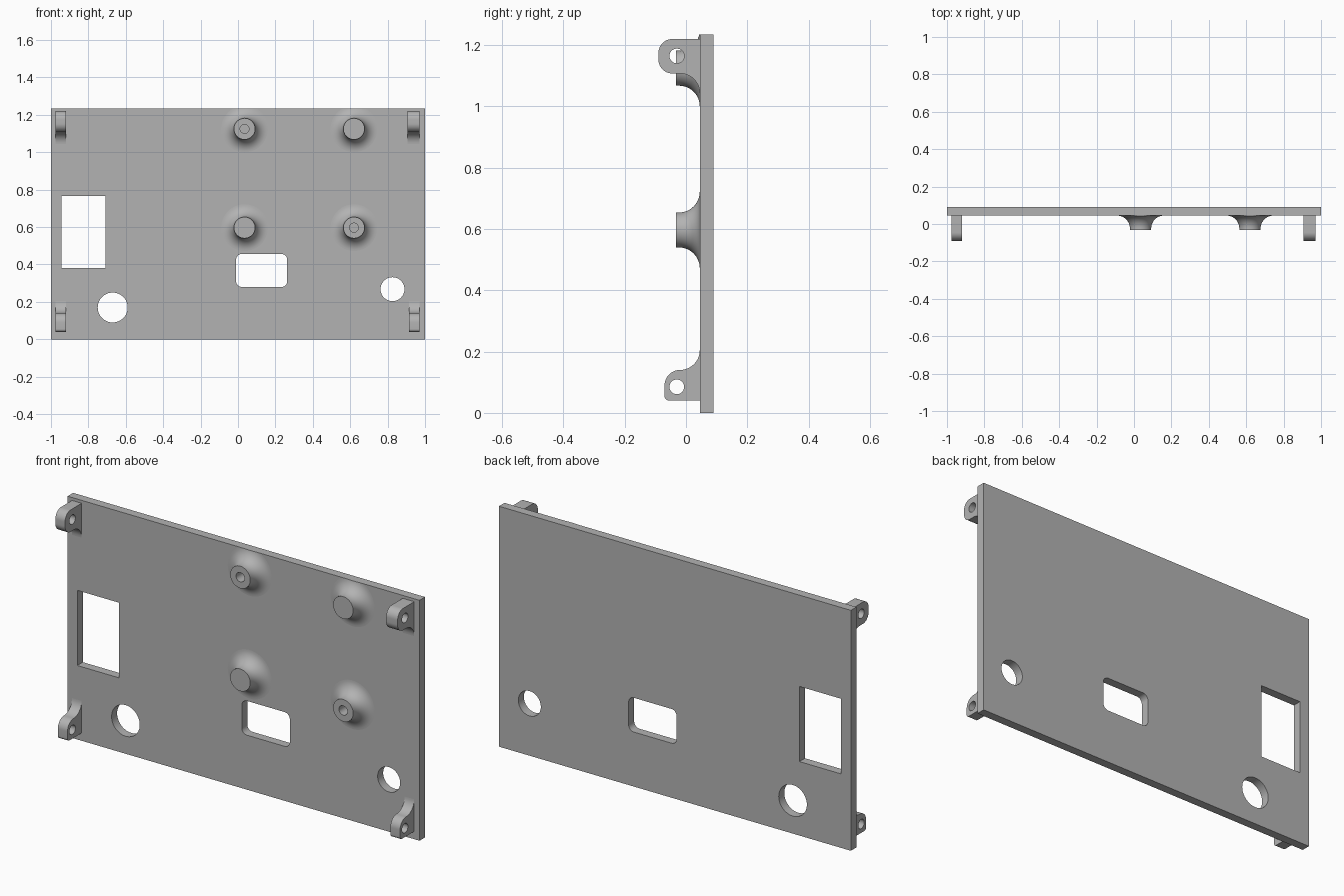
import bpy, bmesh, math
from mathutils import Matrix, Vector

cube = bpy.data.objects.get("Cube")
if cube:
    bpy.data.objects.remove(cube, do_unlink=True)

grey = bpy.data.materials.new("plain grey")
grey.use_nodes = True
grey.diffuse_color = (0.45, 0.45, 0.45, 1)
grey.node_tree.nodes["Principled BSDF"].inputs["Base Color"].default_value = grey.diffuse_color

FACE, BACK, TOP = 0.045, 0.09, 1.235   # plate front, plate back, plate height


def arc(cx, cy, r, start, end, n=12):
    angles = [math.radians(start + (end - start) * i / n) for i in range(n + 1)]
    return [(cx + r * math.cos(a), cy + r * math.sin(a)) for a in angles]


def circle(cx, cy, r):
    return arc(cx, cy, r, 0, 360, 48)[:-1]


def rect(x0, x1, y0, y1, r=0):
    if not r:
        return [(x0, y0), (x1, y0), (x1, y1), (x0, y1)]
    return (arc(x1 - r, y1 - r, r, 0, 90) + arc(x0 + r, y1 - r, r, 90, 180)
            + arc(x0 + r, y0 + r, r, 180, 270) + arc(x1 - r, y0 + r, r, 270, 360))


def finish(obj):
    obj.data.materials.clear()
    obj.data.materials.append(grey)
    bpy.ops.object.select_all(action='DESELECT')
    obj.select_set(True)
    bpy.context.view_layer.objects.active = obj
    bpy.ops.object.shade_smooth_by_angle(angle=math.radians(30))


def add_mesh(name, bm):
    bmesh.ops.recalc_face_normals(bm, faces=bm.faces)
    mesh = bpy.data.meshes.new(name)
    bm.to_mesh(mesh)
    bm.free()
    obj = bpy.data.objects.new(name, mesh)
    bpy.context.collection.objects.link(obj)
    finish(obj)


def extrude_outline(name, loops, thickness, matrix):
    """Extrude an outline (first loop) with holes (other loops)."""
    curve = bpy.data.curves.new(name, 'CURVE')
    curve.dimensions = '2D'
    curve.fill_mode = 'BOTH'
    curve.extrude = thickness / 2
    for loop in loops:
        spline = curve.splines.new('POLY')
        spline.points.add(len(loop) - 1)
        for point, (u, v) in zip(spline.points, loop):
            point.co = (u, v, 0, 1)
        spline.use_cyclic_u = True
    temp = bpy.data.objects.new(name, curve)
    bpy.context.collection.objects.link(temp)
    bpy.context.view_layer.update()
    bm = bmesh.new()
    bm.from_mesh(temp.evaluated_get(bpy.context.evaluated_depsgraph_get()).to_mesh())
    bpy.data.objects.remove(temp)
    bpy.data.curves.remove(curve)
    bmesh.ops.remove_doubles(bm, verts=bm.verts, dist=1e-5)
    bm.transform(matrix)
    add_mesh(name, bm)


# Plate with its openings
to_front = Matrix.Translation((0, (FACE + BACK) / 2, 0)) @ Matrix.Rotation(math.pi / 2, 4, 'X')
extrude_outline("panel", [
    rect(-1, 1, 0, TOP),
    rect(-0.945, -0.708, 0.38, 0.766),
    rect(-0.01, 0.263, 0.28, 0.456, 0.03),
    circle(-0.67, 0.17, 0.08),
    circle(0.826, 0.268, 0.064),
], BACK - FACE, to_front)

# Hinge lugs, drawn in the side plane
root = FACE + 0.005
upper = ([(root, 1.22)] + arc(-0.045, 1.175, 0.045, 90, 180)
         + arc(-0.045, 1.153, 0.045, 180, 270)
         + arc(-0.02, 1.043, 0.065, 90, 0) + [(root, 1.043)])
lower = (arc(-0.02, 0.205, 0.065, 0, -90) + arc(-0.02, 0.09, 0.05, 90, 180)
         + arc(-0.055, 0.055, 0.015, 180, 270) + [(root, 0.04), (root, 0.205)])
side_axes = Matrix(((0, 0, 1, 0), (1, 0, 0, 0), (0, 1, 0, 0), (0, 0, 0, 1)))
for name, outline, hole_z, x0, x1 in (
        ("upper_right_lug", upper, 1.165, -0.975, -0.92),
        ("upper_left_lug", upper, 1.165, 0.905, 0.97),
        ("lower_right_lug", lower, 0.085, -0.975, -0.92),
        ("lower_left_lug", lower, 0.085, 0.915, 0.97)):
    extrude_outline(name, [outline, circle(-0.03, hole_z, 0.024)], x1 - x0,
                    Matrix.Translation(((x0 + x1) / 2, 0, 0)) @ side_axes)


# Flared posts, turned about the y axis
def post(name, x, z, drilled):
    tip = -0.032
    profile = [(0, 0.03), (0.024, 0.03), (0.024, tip)] if drilled else [(0, tip)]
    profile += [(0.057, tip)] + arc(0.125, -0.023, 0.068, 180, 90)
    profile += [(0.125, root), (0, root)]
    bm = bmesh.new()
    verts = [bm.verts.new((r, y, 0)) for r, y in profile]
    edges = [bm.edges.new(pair) for pair in zip(verts, verts[1:])]
    bmesh.ops.spin(bm, geom=verts + edges, cent=(0, 0, 0), axis=(0, 1, 0),
                   angle=math.tau, steps=48)
    bmesh.ops.remove_doubles(bm, verts=bm.verts, dist=1e-5)
    bm.transform(Matrix.Translation((x, 0, z)))
    # Trim the flare flush with the top of the plate
    cut = bmesh.ops.bisect_plane(bm, geom=bm.verts[:] + bm.edges[:] + bm.faces[:],
                                 plane_co=(0, 0, TOP), plane_no=Vector((0, 0, 1)),
                                 clear_outer=True)
    rim = [e for e in cut["geom_cut"] if isinstance(e, bmesh.types.BMEdge)]
    if rim:
        bmesh.ops.holes_fill(bm, edges=rim, sides=0)
    add_mesh(name, bm)


post("upper_inner_post", 0.035, 1.125, True)
post("upper_outer_post", 0.62, 1.125, False)
post("lower_inner_post", 0.035, 0.597, False)
post("lower_outer_post", 0.62, 0.597, True)
